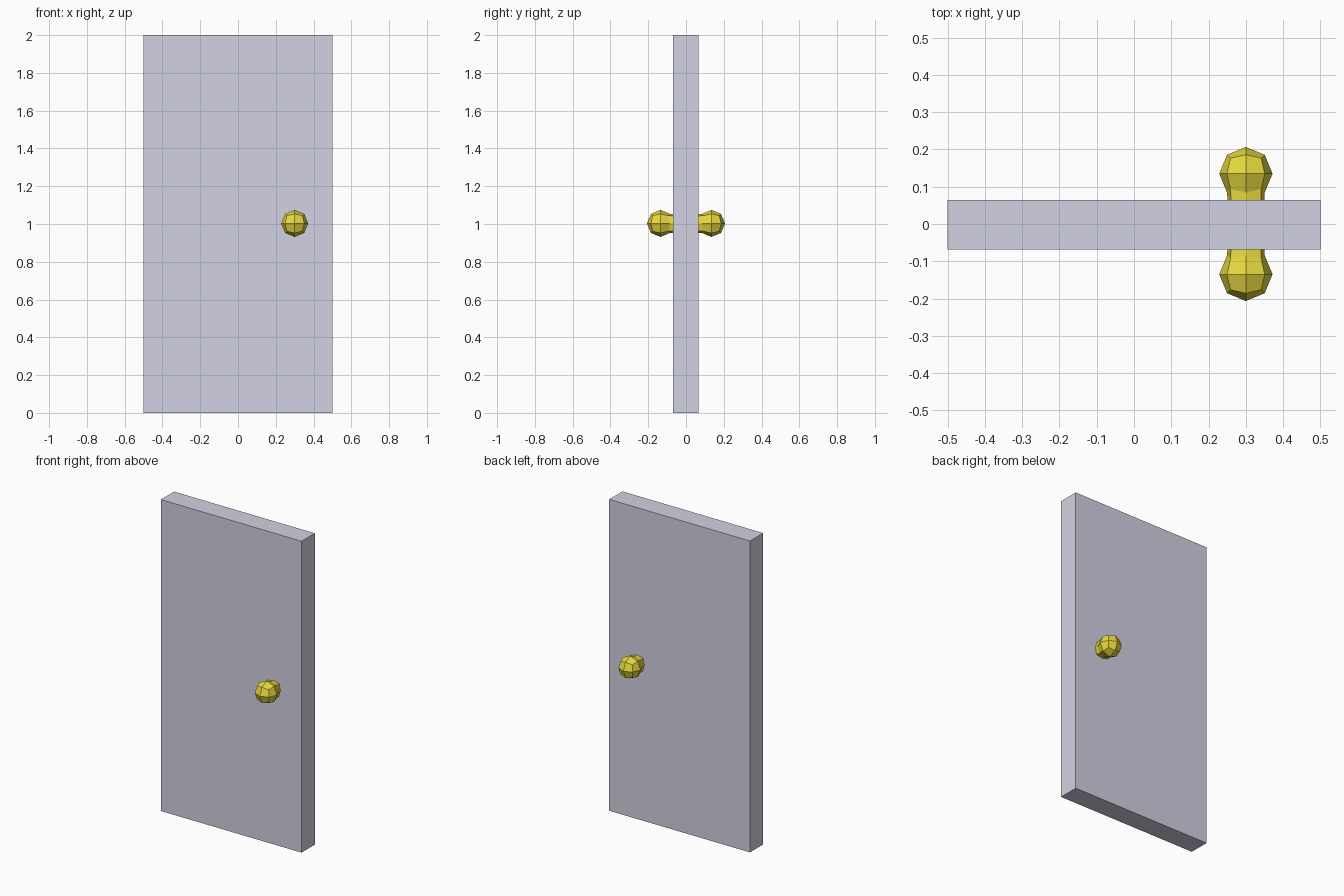
import bpy, bmesh
from mathutils import Vector

if "Cube" in bpy.data.objects:
    bpy.data.objects.remove(bpy.data.objects["Cube"])


def add_object(name, bm, color):
    mesh = bpy.data.meshes.new(name)
    bmesh.ops.recalc_face_normals(bm, faces=bm.faces)
    bm.to_mesh(mesh)
    bm.free()
    mat = bpy.data.materials.new(name + "_material")
    mat.diffuse_color = color
    mat.use_nodes = True
    mat.node_tree.nodes["Principled BSDF"].inputs["Base Color"].default_value = mat.diffuse_color
    mesh.materials.append(mat)
    obj = bpy.data.objects.new(name, mesh)
    bpy.context.collection.objects.link(obj)
    return obj


# Door slab
bm = bmesh.new()
bmesh.ops.create_cube(bm, size=1)
bmesh.ops.scale(bm, vec=(1.0, 0.134, 2.0), verts=bm.verts)
bmesh.ops.translate(bm, vec=(0, -0.002, 1.0), verts=bm.verts)
add_object("door_panel", bm, (0.65, 0.64, 0.76, 1))

# Knob: cube divided once and rounded to a 24-sided ball
R = 0.0715
bm = bmesh.new()
bmesh.ops.create_cube(bm, size=2)
bmesh.ops.subdivide_edges(bm, edges=bm.edges[:], cuts=1, use_grid_fill=True)
for v in bm.verts:
    v.co = v.co.normalized() * R

# Neck: open the inner side and pull its rim into the door
inner = [v for v in bm.verts if v.co.y < -0.95 * R]
bmesh.ops.delete(bm, geom=inner, context='VERTS')
rim = [e for e in bm.edges if e.is_boundary]
ret = bmesh.ops.extrude_edge_only(bm, edges=rim)
for v in ret["geom"]:
    if isinstance(v, bmesh.types.BMVert):
        v.co = Vector((v.co.x * 0.9, -0.135, v.co.z * 0.9))
bmesh.ops.translate(bm, vec=(0.3, 0.135, 1.003), verts=bm.verts)

knobs = add_object("door_knobs", bm, (0.8, 0.69, 0.05, 1))
# Matching knob on the other face
mirror = knobs.modifiers.new("both_sides", 'MIRROR')
mirror.use_axis = (False, True, False)
mirror.use_clip = True
